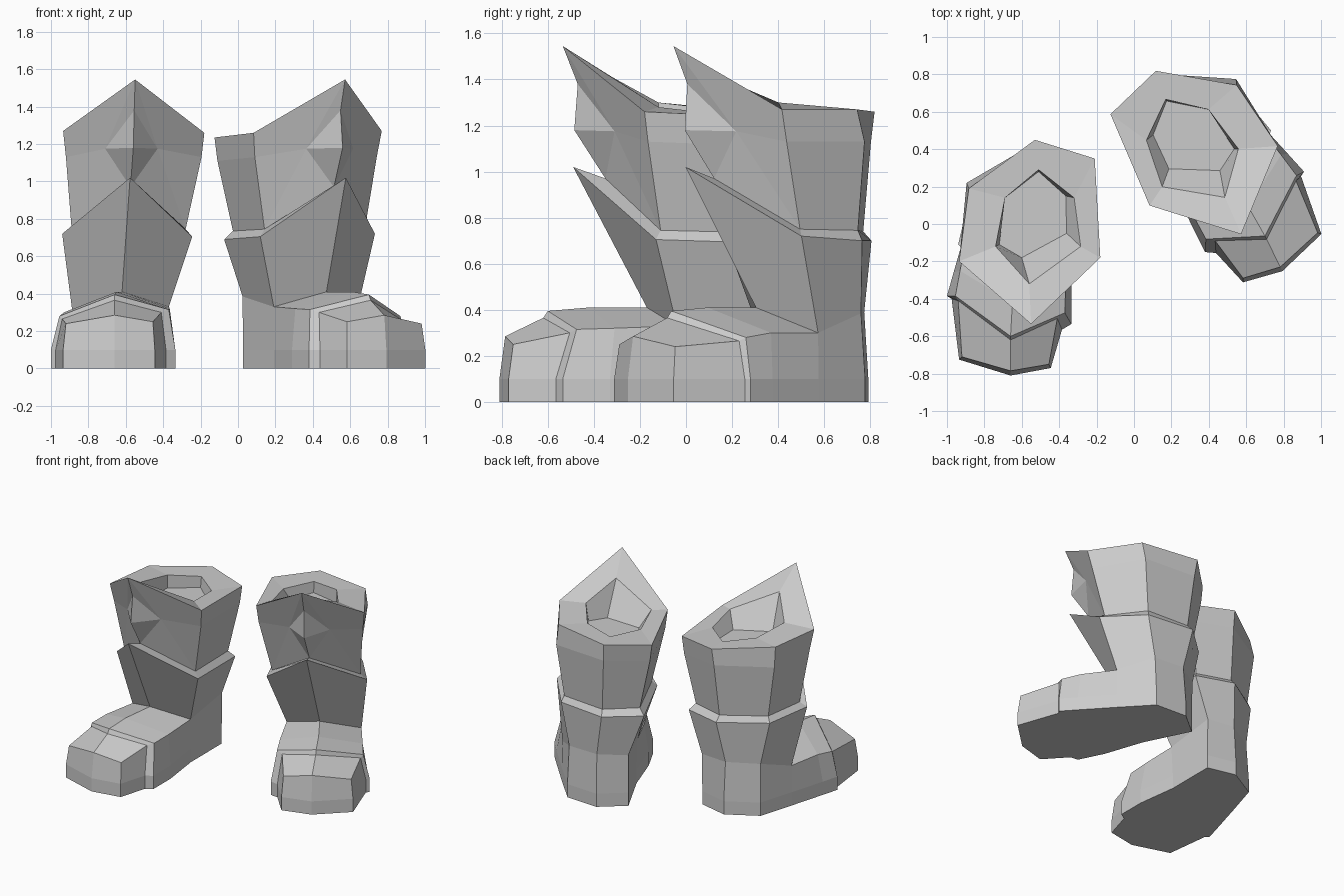
import bpy, bmesh, math
from mathutils import Matrix

if "Cube" in bpy.data.objects:
    bpy.data.objects.remove(bpy.data.objects["Cube"])

# second boot = mirrored first boot, turned and shifted
TURN = (Matrix.Translation((-0.158, 0.18, 0)) @ Matrix.Rotation(math.radians(26.4), 4, 'Z')
        @ Matrix.Diagonal((-1, 1, 1, 1)))


def build(name, verts, faces):
    """Make the left part and its mirrored, turned right twin."""
    for side, mat in (("left", Matrix.Identity(4)), ("right", TURN)):
        bm = bmesh.new()
        vs = [bm.verts.new(mat @ Matrix.Translation(v).to_translation()) for v in verts]
        for f in faces:
            bm.faces.new([vs[i] for i in f])
        bmesh.ops.recalc_face_normals(bm, faces=bm.faces)
        me = bpy.data.meshes.new(f"{side}_{name}")
        bm.to_mesh(me)
        bm.free()
        bpy.context.collection.objects.link(bpy.data.objects.new(f"{side}_{name}", me))


def loft(rings, skip=()):
    """Join equal rings with quads; skip holds (ring, segment) gaps."""
    n = len(rings[0])
    verts = [v for r in rings for v in r]
    faces = []
    for r in range(len(rings) - 1):
        for i in range(n):
            if (r, i) not in skip:
                j = (i + 1) % n
                faces.append((r * n + i, r * n + j, r * n + n + j, r * n + n + i))
    return verts, faces


# ring order: front, inner, inner back, back, outer back, outer
ankle = [(-.62, -.17, .41), (-.37, -.04, .33), (-.375, .345, .385),
         (-.59, .37, .39), (-.80, .25, .385), (-.885, 0, .30)]
cuff_rim = [(-.577, -.49, 1.02), (-.245, -.13, .705), (-.265, .345, .69),
            (-.55, .425, .70), (-.86, .226, .70), (-.94, -.108, .72)]
neck = [(-.575, -.35, .97), (-.28, -.11, .745), (-.30, .31, .735),
        (-.55, .385, .74), (-.84, .215, .745), (-.89, -.09, .75)]
collar = [(-.56, -.485, 1.18), (-.195, -.165, 1.13), (-.225, .345, 1.11),
          (-.535, .43, 1.13), (-.895, .22, 1.13), (-.92, -.17, 1.13)]
top_rim = [(-.55, -.535, 1.545), (-.18, -.18, 1.26), (-.21, .35, 1.235),
           (-.53, .45, 1.26), (-.883, .19, 1.27), (-.935, -.20, 1.27)]
hole_rim = [(-.56, -.32, 1.41), (-.285, -.12, 1.28), (-.32, .14, 1.25),
            (-.51, .29, 1.25), (-.69, .14, 1.27), (-.74, -.12, 1.30)]
hole_floor = [(-.60, -.18, 1.17), (-.36, -.05, 1.17), (-.365, .15, 1.17),
              (-.51, .28, 1.17), (-.69, .14, 1.17), (-.72, -.11, 1.17)]

# lower cuff
build("lower_cuff", *loft([ankle, cuff_rim, neck]))

# upper cuff with pointed bulge on the front and a shallow opening
verts, faces = loft([neck, collar, top_rim, hole_rim, hole_floor],
                    skip={(0, 0), (0, 5), (1, 0), (1, 5)})
faces.append(tuple(range(24, 30)))
ridge = len(verts)
verts += [(-.555, -.47, 1.38), (-.43, -.31, 1.175), (-.71, -.31, 1.175)]
for s, q in ((1, ridge + 1), (5, ridge + 2)):
    faces += [(12, ridge, q), (ridge, 6, q), (6, 0, q),
              (q, 0, s), (q, s, 6 + s), (12, q, 6 + s, 12 + s)]
build("upper_cuff", verts, faces)

# foot: columns around the sole as (x, y) below and (x, y, z) at the top edge
columns = [
    ((-.975, -.40), (-.94, -.41, .265)),    # 0 toe cap back, outer
    ((-.935, -.725), (-.92, -.71, .24)),    # 1 toe cap front, outer
    ((-.66, -.81), (-.66, -.785, .285)),    # 2 toe tip
    ((-.445, -.77), (-.455, -.75, .25)),    # 3 toe cap front, inner
    ((-.385, -.565), (-.41, -.505, .30)),   # 4 toe cap back, inner
    ((-.335, -.535), (-.37, -.475, .315)),  # 5 step, inner
    ((-.335, -.33), (-.365, -.31, .32)),    # 6 instep, inner
    ((-.375, -.03), ankle[1]),
    ((-.375, .34), ankle[2]),
    ((-.59, .39), ankle[3]),
    ((-.81, .265), ankle[4]),
    ((-.89, 0), ankle[5]),
    ((-.965, -.26), (-.93, -.25, .30)),     # 12 instep, outer
    ((-1.0, -.385), (-.955, -.385, .28)),   # 13 step, outer
]
verts, faces = loft([[(x, y, 0) for (x, y), t in columns],
                     [(x, y, .1) for (x, y), t in columns],
                     [t for b, t in columns]])
n = len(columns)
faces.append(tuple(range(n)))
cap, step, mid, shin = range(3 * n, 3 * n + 4)
verts += [(-.66, -.62, .365), (-.66, -.60, .395), (-.65, -.42, .41), ankle[0]]
T = 2 * n
faces += [(T, T + 1, T + 2, cap), (T + 2, T + 3, T + 4, cap),
          (T + 4, T + 5, step, cap), (T + 13, T, cap, step),
          (T + 5, T + 6, mid, step), (T + 6, T + 7, shin, mid),
          (T + 12, T + 13, step, mid), (T + 11, T + 12, mid, shin)]
build("foot", verts, faces)
